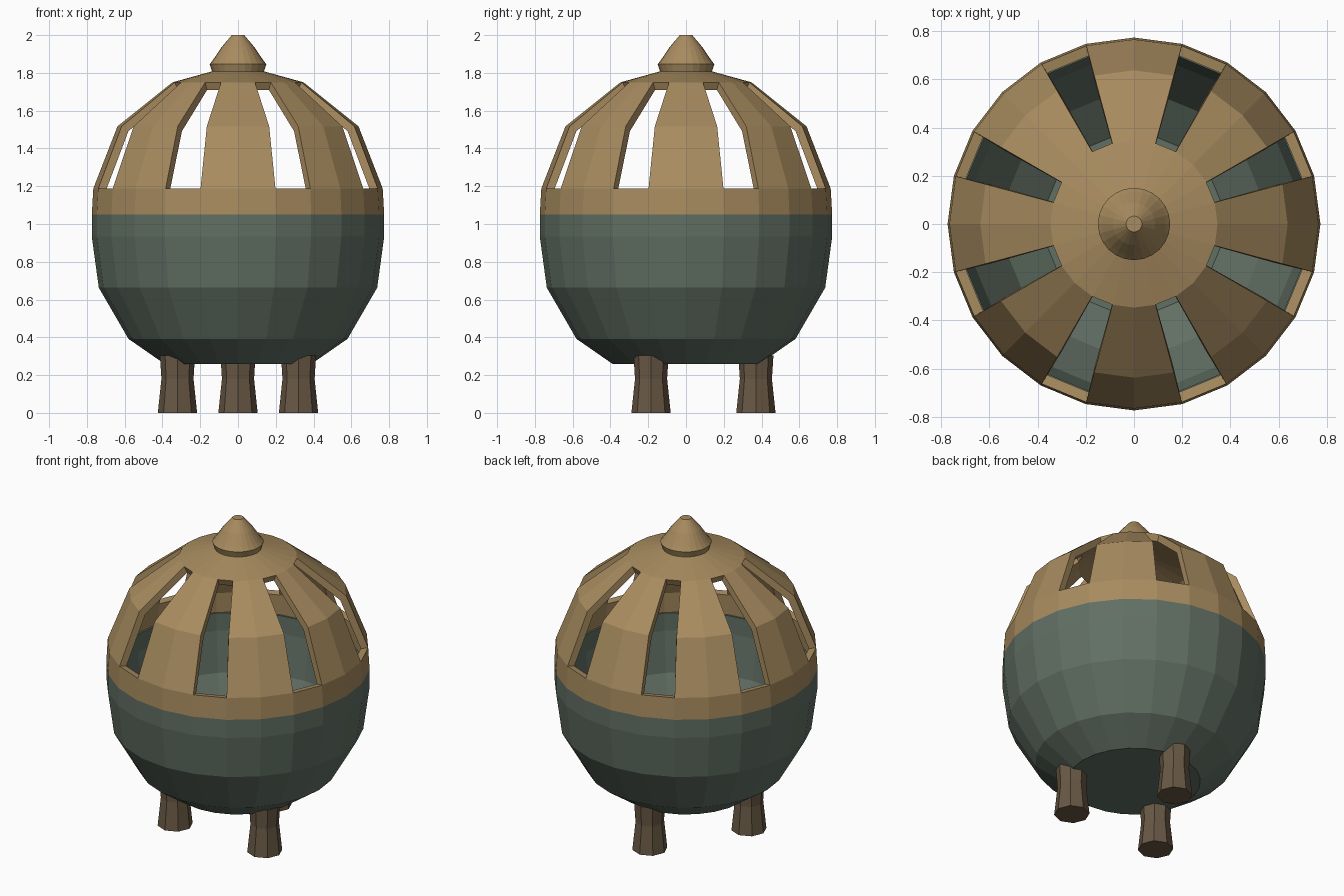
import bpy, bmesh
from math import cos, sin, radians, pi

if "Cube" in bpy.data.objects:
    bpy.data.objects.remove(bpy.data.objects["Cube"])


def material(name, rgb):
    m = bpy.data.materials.new(name)
    m.diffuse_color = (*rgb, 1)
    m.use_nodes = True
    m.node_tree.nodes["Principled BSDF"].inputs["Base Color"].default_value = m.diffuse_color
    return m


def lathe(name, profile, mat, sides=24, cap_low=False, cap_high=False,
          skip=None, wall=0, center=(0, 0)):
    """Spin a bottom-to-top (radius, z) profile; skip(row, side) leaves holes."""
    bm = bmesh.new()
    rings = [[bm.verts.new((center[0] + r * cos(2 * pi * k / sides),
                            center[1] + r * sin(2 * pi * k / sides), z))
              for k in range(sides)] for r, z in profile]
    for i in range(len(rings) - 1):
        for k in range(sides):
            if skip and skip(i, k):
                continue
            n = (k + 1) % sides
            bm.faces.new((rings[i][k], rings[i][n], rings[i + 1][n], rings[i + 1][k]))
    if cap_low:
        bm.faces.new(rings[0][::-1])
    if cap_high:
        bm.faces.new(rings[-1])
    mesh = bpy.data.meshes.new(name)
    bm.to_mesh(mesh)
    bm.free()
    mesh.materials.append(mat)
    ob = bpy.data.objects.new(name, mesh)
    bpy.context.collection.objects.link(ob)
    if wall:
        s = ob.modifiers.new("wall", 'SOLIDIFY')
        s.thickness = wall
        s.offset = -1
        s.use_even_offset = True
    return ob


tan = material("tan_clay", (0.39, 0.26, 0.115))
green = material("green_glaze", (0.12, 0.16, 0.127))
brown = material("brown_wood", (0.14, 0.098, 0.058))

# Hollow bowl
lathe("bowl", [(0.39, 0.26), (0.58, 0.392), (0.737, 0.663), (0.774, 0.933),
               (0.774, 1.05)], green, cap_low=True, wall=0.055)

# Slotted lid: every third panel is open between the band and the crown
lathe("slotted_lid", [(0.774, 1.05), (0.766, 1.188), (0.638, 1.517),
                      (0.347, 1.75), (0.13, 1.81)], tan,
      skip=lambda row, side: row in (1, 2) and side % 3 == 1, wall=0.043)

# Knob on the crown
lathe("knob", [(0.138, 1.765), (0.138, 1.81), (0.15, 1.846), (0.133, 1.868),
               (0.088, 1.935), (0.033, 2.0)], tan, cap_low=True, cap_high=True)

# Three flared feet
for i, a in enumerate((90, 210, 330)):
    lathe(f"foot_{i + 1}", [(0.104, 0), (0.085, 0.18), (0.093, 0.305)], brown, sides=8,
          cap_low=True, cap_high=True,
          center=(0.37 * cos(radians(a)), 0.37 * sin(radians(a))))
